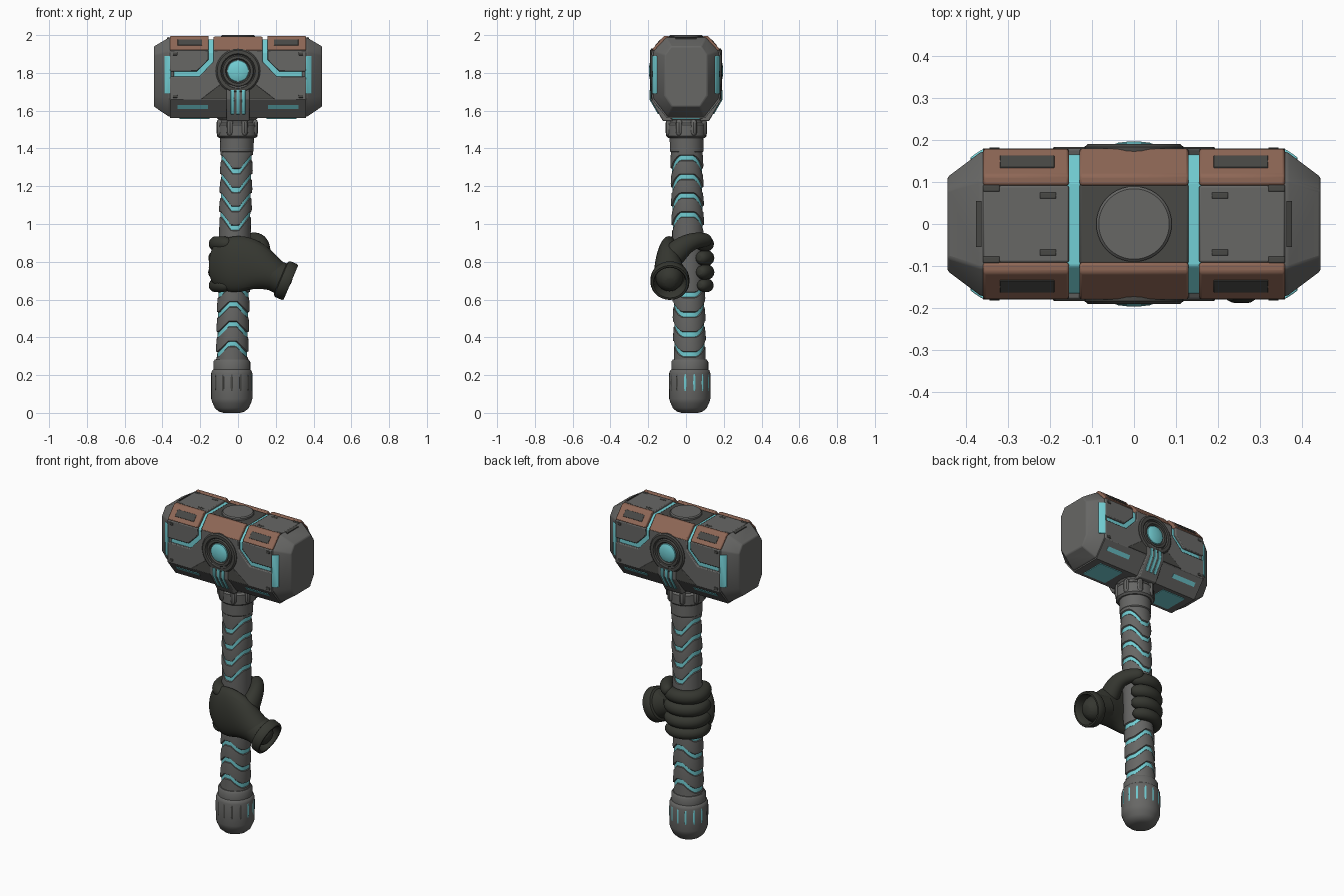
import bpy, bmesh, math
from mathutils import Vector

if "Cube" in bpy.data.objects:
    bpy.data.objects.remove(bpy.data.objects["Cube"])


def material(name, rgb):
    m = bpy.data.materials.new(name)
    m.diffuse_color = (*rgb, 1)
    m.use_nodes = True
    m.node_tree.nodes["Principled BSDF"].inputs["Base Color"].default_value = m.diffuse_color
    return m


GREY = material("worn grey metal", (0.135, 0.135, 0.13))
DARK = material("dark recess metal", (0.065, 0.065, 0.06))
CYAN = material("glowing cyan", (0.17, 0.62, 0.66))
BROWN = material("copper brown", (0.27, 0.135, 0.092))
GLOVE = material("dark glove", (0.036, 0.038, 0.030))


def finish(name, bm, mats, mirror="", bevel=0, subsurf=0):
    bmesh.ops.recalc_face_normals(bm, faces=bm.faces)
    me = bpy.data.meshes.new(name)
    bm.to_mesh(me)
    bm.free()
    for m in mats:
        me.materials.append(m)
    ob = bpy.data.objects.new(name, me)
    bpy.context.collection.objects.link(ob)
    if bevel:
        b = ob.modifiers.new("bevel", 'BEVEL')
        b.width, b.segments = bevel, 2
    if mirror:
        mm = ob.modifiers.new("mirror", 'MIRROR')
        mm.use_axis = ("x" in mirror, "y" in mirror, False)
    if subsurf:
        s = ob.modifiers.new("subsurf", 'SUBSURF')
        s.levels = s.render_levels = subsurf
    return ob


def skin(bm, rings, band_mats=None):
    """Bridge rings of points into a closed tube."""
    vs = [[bm.verts.new(p) for p in r] for r in rings]
    n = len(vs[0])
    for i in range(len(vs) - 1):
        for k in range(n):
            f = bm.faces.new((vs[i][k], vs[i][(k + 1) % n], vs[i + 1][(k + 1) % n], vs[i + 1][k]))
            f.material_index = band_mats[i] if band_mats else 0
    bm.faces.new(vs[0])
    bm.faces.new(vs[-1])


def prism(name, poly, axis, lo, hi, mat, mirror="", bevel=0.005):
    place = {"x": lambda a, b, t: (t, a, b), "y": lambda a, b, t: (a, t, b), "z": lambda a, b, t: (a, b, t)}[axis]
    bm = bmesh.new()
    skin(bm, [[place(a, b, t) for a, b in poly] for t in (lo, hi)])
    return finish(name, bm, [mat], mirror, bevel)


def revolve(name, profile, origin, direction, mat, mirror="", n=40):
    q = Vector(direction).to_track_quat('Z', 'Y')
    bm = bmesh.new()
    skin(bm, [[Vector(origin) + q @ Vector((r * math.cos(2 * math.pi * k / n), r * math.sin(2 * math.pi * k / n), t))
               for k in range(n)] for r, t in profile])
    return finish(name, bm, [mat], mirror)


def loft(name, sections, mat, subsurf=1, n=12):
    """Rounded limb through (centre, half width, half height) sections."""
    secs = [(Vector(c), a, b) for c, a, b in sections]
    d0 = (secs[0][0] - secs[1][0]).normalized()
    d1 = (secs[-1][0] - secs[-2][0]).normalized()
    for d, at_end in ((d0, False), (d1, True)):
        c, a, b = secs[-1 if at_end else 0]
        tip = [(c + d * a * 0.65, a * 0.78, b * 0.78), (c + d * a, a * 0.35, b * 0.35)]
        secs = secs + tip if at_end else tip[::-1] + secs
    rings = []
    for i, (c, a, b) in enumerate(secs):
        t = (secs[min(i + 1, len(secs) - 1)][0] - secs[max(i - 1, 0)][0]).normalized()
        side = t.cross(Vector((0, 0, 1)) if abs(t.z) < 0.9 else Vector((0, 1, 0))).normalized()
        up = side.cross(t)
        rings.append([c + side * a * math.cos(2 * math.pi * k / n) + up * b * math.sin(2 * math.pi * k / n)
                      for k in range(n)])
    bm = bmesh.new()
    skin(bm, rings)
    return finish(name, bm, [mat], subsurf=subsurf)


def sym(half):
    return half + [(-a, b) for a, b in reversed(half)]


# Hammer head: cyan core that shows through the gaps between armour plates
prism("head_core", sym([(0.10, 1.978), (0.166, 1.91), (0.166, 1.665), (0.093, 1.572)]), "x", -0.35, 0.35, CYAN)
prism("upper_side_plate", [(0.155, 1.92), (0.36, 1.92), (0.36, 1.808), (0.217, 1.808), (0.155, 1.87)],
      "y", 0.15, 0.18, GREY, "xy")
prism("lower_side_plate", sym([(0.13, 1.92), (0.13, 1.86), (0.205, 1.78), (0.36, 1.78), (0.36, 1.655)]),
      "y", 0.15, 0.18, GREY, "y")
prism("bottom_plate", [(0.18, 1.66), (0.10, 1.56), (0, 1.56), (0, 1.59), (0.09, 1.59), (0.155, 1.66)],
      "x", -0.36, 0.36, GREY, "y", 0)
corner = [(0.182, 1.922), (0.116, 1.996), (0.092, 1.996), (0.092, 1.965), (0.155, 1.915)]
prism("copper_corner_plate", corner, "x", 0.155, 0.36, BROWN, "xy", 0.006)
prism("copper_middle_plate", [(a, b - 0.004) for a, b in corner], "x", -0.13, 0.13, BROWN, "y", 0.006)
prism("top_plate", [(-0.092, 1.965), (0.092, 1.965), (0.092, 1.991), (-0.092, 1.991)], "x", 0.155, 0.36, GREY, "x")
prism("top_recess", [(-0.095, 1.96), (0.095, 1.96), (0.095, 1.984), (-0.095, 1.984)], "x", -0.13, 0.13, DARK)
revolve("top_disc", [(0.09, 1.97), (0.09, 1.994), (0.084, 2.0)], (0, 0, 0), (0, 0, 1), GREY)

# Slots, notches and glowing inlays
prism("copper_slot", [(0.164, 1.946), (0.135, 1.978), (0.131, 1.974), (0.16, 1.942)], "x", 0.19, 0.32, DARK, "xy", 0.002)
prism("low_glow_slot", [(0.158, 1.629), (0.142, 1.609), (0.138, 1.612), (0.154, 1.632)], "x", 0.16, 0.32, CYAN, "xy", 0)
prism("underside_glow", [(0.15, -0.075), (0.31, -0.075), (0.31, 0.075), (0.15, 0.075)], "z", 1.556, 1.565, CYAN, "x", 0)
for x, y in ((0.205, 0.068), (0.34, 0.085)):
    prism("top_notch", [(x - 0.02, y - 0.008), (x + 0.02, y - 0.008), (x + 0.02, y + 0.008), (x - 0.02, y + 0.008)],
          "z", 1.985, 1.993, DARK, "xy", 0.003)
for z in (1.675, 1.9):
    prism("side_notch", [(0.32, z - 0.007), (0.345, z - 0.007), (0.345, z + 0.009), (0.32, z + 0.009)],
          "y", 0.176, 0.183, DARK, "xy", 0.003)

# Striking faces with tapered octagonal ends
full = sym([(0.105, 1.987), (0.172, 1.915), (0.172, 1.665), (0.097, 1.568)])
end = sym([(0.08, 1.94), (0.112, 1.895), (0.112, 1.68), (0.075, 1.622)])
bm = bmesh.new()
skin(bm, [[(x, a, b) for a, b in sec] for x, sec in ((0.34, full), (0.365, full), (0.445, end))])
finish("striking_face", bm, [GREY], "x", 0.006)
prism("end_glow_strip", [(0.355, 0.13), (0.39, 0.13), (0.39, 0.159), (0.362, 0.178), (0.355, 0.178)],
      "z", 1.69, 1.89, CYAN, "xy", 0.003)
prism("end_notch", [(0.364, 1.97), (0.377, 1.97), (0.377, 1.985), (0.364, 1.991)], "y", -0.055, 0.055, DARK, "x", 0)

# Round emblem lamp and the pillar beneath it, front and back
revolve("lamp_ring", [(0.118, 0.16), (0.118, 0.184), (0.11, 0.191), (0.092, 0.191), (0.086, 0.184),
                      (0.08, 0.191), (0.066, 0.191), (0.06, 0.18)], (0, 0, 1.81), (0, 1, 0), DARK, "y")
revolve("lamp", [(0.058, 0.175), (0.055, 0.187), (0.04, 0.193), (0.02, 0.196), (0.004, 0.197)],
        (0, 0, 1.81), (0, 1, 0), CYAN, "y")
prism("lamp_wing", sym([(0.085, 1.745), (0.195, 1.662)]), "y", 0.15, 0.184, DARK, "y", 0.003)
prism("pillar", [(0, 1.74), (0.189, 1.74), (0.189, 1.66), (0.122, 1.545), (0, 1.545)], "x", -0.06, 0.06, GREY, "y")
for x in (-0.03, 0, 0.03):
    prism("pillar_bar", [(0.17, 1.71), (0.194, 1.71), (0.194, 1.66), (0.148, 1.58), (0.13, 1.6)],
          "x", x - 0.009, x + 0.009, CYAN, "y", 0.002)


# Handle with a slight lean and wavy glowing bands
def axis(z):
    return Vector((-0.004 - 0.034 * (1 - z / 1.5), 0.002 + 0.022 * (1 - z / 1.5), z))


rows = [(1.47, 0.089, 0, 0), (1.385, 0.089, 0, 0), (1.38, 0.084, 0, 0)]
for zs, amp in (((1.28, 1.18, 1.08, 0.98), 0.07), ((0.68, 0.575, 0.47, 0.365), -0.055)):
    for z in zs:
        rows += [(z + 0.035, 0.087, amp, 0), (z + 0.016, 0.086, amp, 0), (z + 0.012, 0.079, amp, 1),
                 (z - 0.012, 0.079, amp, 0), (z - 0.016, 0.083, amp, 0)]
rows += [(0.27, 0.085, 0, 0)]
rings = []
for z, r, amp, _ in rows:
    ring = []
    for k in range(48):
        u, v = math.cos(k * math.pi / 24), math.sin(k * math.pi / 24)
        rise = amp * min(1, max(0, (abs(u) - 0.25) / 0.65))
        c = axis(z + rise)
        ring.append(c + Vector((r * u, r * v, 0)))
    rings.append(ring)
bm = bmesh.new()
skin(bm, rings, [row[3] for row in rows])
finish("handle", bm, [GREY, CYAN])

# Collar under the head
lean = axis(1.5) - axis(0)
revolve("collar", [(0.096, 1.455), (0.107, 1.465), (0.109, 1.525), (0.098, 1.535), (0.098, 1.55), (0.12, 1.575)],
        (-0.004, 0.002, 0), (0, 0, 1), GREY, n=24)
for k in range(8):
    a = math.pi / 8 + k * math.pi / 4
    p = Vector((-0.004 + 0.1 * math.cos(a), 0.002 + 0.1 * math.sin(a), 0))
    loft("collar_lug", [(p + Vector((0, 0, 1.485)), 0.018, 0.018), (p + Vector((0, 0, 1.535)), 0.018, 0.018)], GREY, 0, 8)

# Pommel with a ring of slots, glowing on the right and back
c0 = Vector((-0.033, 0.02, 0))
revolve("pommel", [(0.045, 0), (0.07, 0.008), (0.09, 0.026), (0.1, 0.05), (0.103, 0.055), (0.109, 0.075), (0.109, 0.21),
                   (0.104, 0.225), (0.098, 0.23), (0.098, 0.27), (0.09, 0.282)], c0, (0, 0, 1), GREY)
for k in range(14):
    a = 2 * math.pi * (k + 0.5) / 14
    d = Vector((math.cos(a), math.sin(a), 0))
    p = c0 + d * 0.1
    loft("pommel_slot", [(p + Vector((0, 0, 0.12)), 0.012, 0.012), (p + Vector((0, 0, 0.2)), 0.012, 0.012)],
         CYAN if d.y > 0.1 or d.x > 0.8 else DARK, 1, 8)

# Gloved fist: back of the hand, thumb, four fingers and cuff
loft("hand_back", [((-0.11, -0.055, 0.79), 0.045, 0.125), ((-0.05, -0.085, 0.785), 0.06, 0.155),
                   ((0.03, -0.095, 0.79), 0.065, 0.158), ((0.10, -0.095, 0.775), 0.075, 0.135),
                   ((0.16, -0.09, 0.745), 0.082, 0.1), ((0.21, -0.088, 0.72), 0.08, 0.085)], GLOVE, 2)
loft("thumb", [((0.12, -0.07, 0.83), 0.06, 0.07), ((0.125, -0.01, 0.89), 0.047, 0.056),
               ((0.10, 0.05, 0.915), 0.042, 0.045), ((0.06, 0.10, 0.915), 0.038, 0.04)], GLOVE, 2)
for i, z in enumerate((0.895, 0.82, 0.745, 0.675)):
    c = axis(z)
    r = (0.042, 0.043, 0.042, 0.037)[i]
    path = []
    for k in range(10):
        a = math.radians(240 - 21 * k)
        bump = 1 + 0.06 * math.cos(math.radians(90 * k))
        path.append((c + Vector((0.1 * math.cos(a), 0.1 * math.sin(a), 0)), r * bump, r))
    loft("finger", path, GLOVE, 1)
revolve("cuff", [(0.08, -0.14), (0.085, -0.06), (0.098, -0.055), (0.103, -0.045), (0.103, -0.008), (0.098, 0),
                 (0.088, 0), (0.082, -0.008), (0.074, -0.07), (0.03, -0.09)],
        (0.28, -0.085, 0.69), (0.92, 0, -0.39), GLOVE)

# Smooth shading with sharp edges kept
bpy.ops.object.select_all(action='SELECT')
bpy.context.view_layer.objects.active = bpy.context.selected_objects[0]
bpy.ops.object.shade_smooth_by_angle(angle=math.radians(35))
